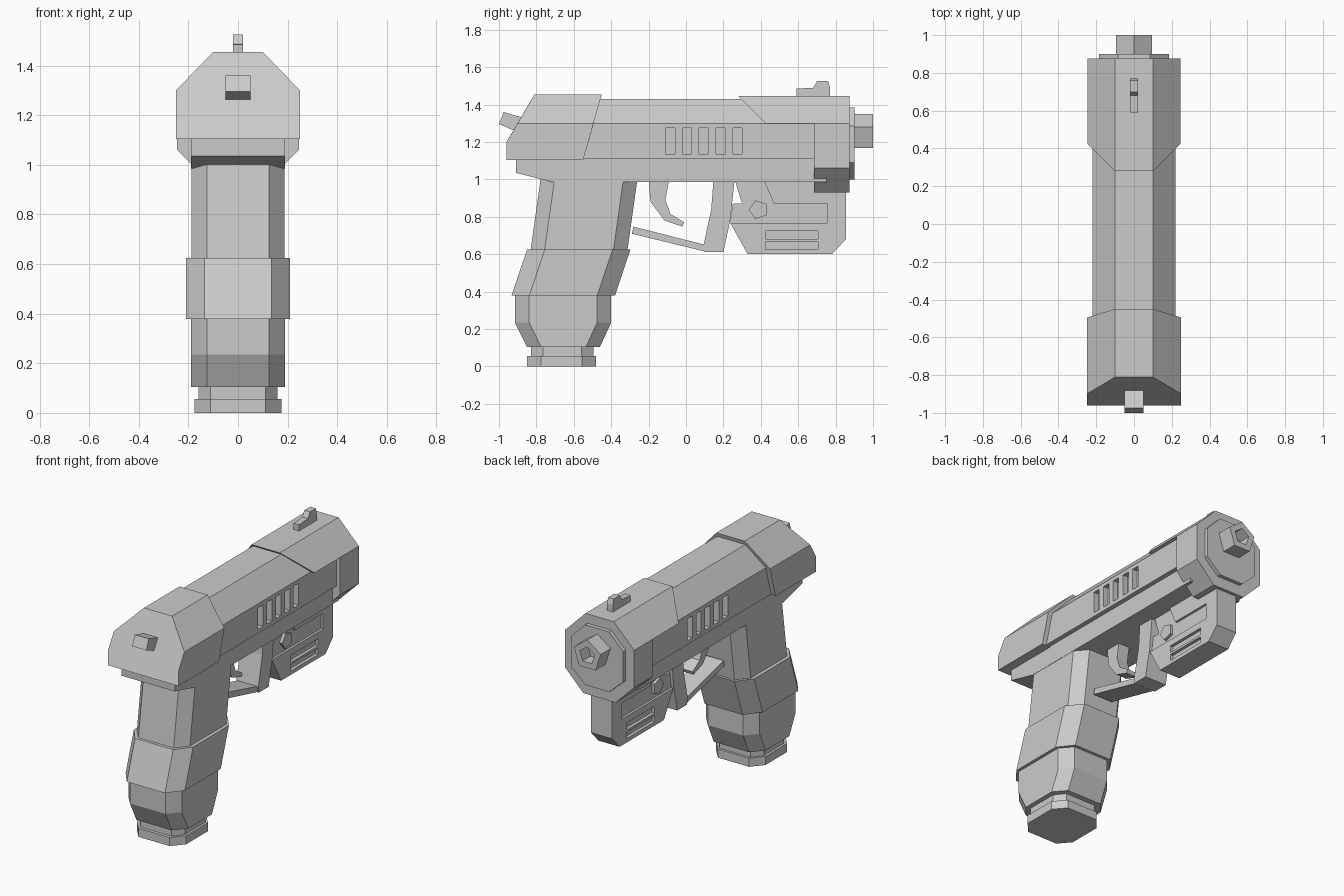
import bpy, bmesh
from math import sin, cos, pi

if "Cube" in bpy.data.objects:
    bpy.data.objects.remove(bpy.data.objects["Cube"])


def loft(name, rings):
    """Skin matching rings of points and cap both ends."""
    bm = bmesh.new()
    vs = [[bm.verts.new(p) for p in r] for r in rings]
    n = len(rings[0])
    for a, b in zip(vs, vs[1:]):
        for i in range(n):
            bm.faces.new((a[i], a[(i + 1) % n], b[(i + 1) % n], b[i]))
    bm.faces.new(vs[0])
    bm.faces.new(vs[-1])
    bmesh.ops.recalc_face_normals(bm, faces=bm.faces)
    me = bpy.data.meshes.new(name)
    bm.to_mesh(me)
    bm.free()
    ob = bpy.data.objects.new(name, me)
    bpy.context.collection.objects.link(ob)
    return ob


def side(name, prof, x0, x1):
    """Extrude a (y, z) profile across x."""
    return loft(name, [[(x, y, z) for y, z in prof] for x in (x0, x1)])


def along(name, half):
    """Mirrored section of (x, z, y_rear, y_front) points extruded along y."""
    full = half + [(-x, z, a, b) for x, z, a, b in reversed(half)]
    return loft(name, [[(x, a, z) for x, z, a, b in full],
                       [(x, b, z) for x, z, a, b in full]])


def grip(name, hw, face, ch, rows):
    """Chamfered upright block through (z, y_rear, y_front) rows."""
    rings = []
    for z, r, f in rows:
        h = [(face, r), (hw, r + ch), (hw, f - ch), (face, f)]
        rings.append([(x, y, z) for x, y in h] + [(-x, y, z) for x, y in reversed(h)])
    return loft(name, rings)


def ngon(n, r, cu, cv, start=pi / 2):
    return [(cu + r * cos(start + 2 * pi * i / n), cv + r * sin(start + 2 * pi * i / n))
            for i in range(n)]


def rect(y0, y1, z0, z1):
    return [(y0, z0), (y1, z0), (y1, z1), (y0, z1)]


def cut(target, cutters):
    bpy.context.view_layer.objects.active = target
    for c in cutters:
        m = target.modifiers.new("cut", 'BOOLEAN')
        m.operation, m.solver, m.object = 'DIFFERENCE', 'EXACT', c
        bpy.ops.object.modifier_apply(modifier=m.name)
        bpy.data.objects.remove(c)


def both(prof, x0, x1):
    return [side("cutter", prof, s * x0, s * x1) for s in (1, -1)]


# Slide with five vent slots per side
slide = along("slide", [(.10, 1.43, -.6, .8), (.22, 1.3, -.6, .8), (.22, 1.11, -.6, .8)])
for i in range(5):
    y = -.085 + .09 * i
    cut(slide, both(rect(y - .025, y + .025, 1.135, 1.275), .185, .3))

# Frame under the slide
side("frame", [(-.91, 1.12), (-.91, 1.035), (-.71, .985), (.75, .985), (.75, 1.12)], -.19, .19)

# Rear slide block with raked ends
along("rear_block", [(.10, 1.455, -.81, -.45), (.25, 1.3, -.9, -.495),
                     (.25, 1.2, -.96, -.522), (.25, 1.105, -.96, -.55)])

# Front shroud and octagonal muzzle collar
along("front_shroud", [(.10, 1.445, .28, .86), (.245, 1.3, .425, .86)])
along("muzzle_collar", [(.10, 1.445, .685, .875), (.245, 1.3, .685, .875),
                        (.245, 1.06, .685, .875), (.115, .93, .685, .875)])
along("muzzle_ring", [(.085, 1.385, .86, .9), (.185, 1.285, .86, .9),
                      (.185, 1.09, .86, .9), (.085, 1.0, .86, .9)])

# Five-sided barrel with bore
barrel = loft("barrel", [[(x, y, z) for x, z in ngon(5, .1, 0, 1.25)] for y in (.88, 1.0)])
cut(barrel, [loft("bore_cutter", [[(x, y, z) for x, z in ngon(5, .055, 0, 1.25)]
                                  for y in (.92, 1.1)])])

# Sight and hammer
side("front_sight", [(.59, 1.43), (.59, 1.485), (.68, 1.49), (.7, 1.525),
                     (.76, 1.525), (.77, 1.49), (.77, 1.43)], -.02, .02)
side("hammer", [(-1, 1.295), (-.975, 1.36), (-.84, 1.32), (-.84, 1.24), (-.92, 1.262)], -.05, .05)

# Grip stack
grip("grip_upper", .188, .125, .075, [(.6, -.834, -.316), (1.02, -.775, -.257)])
grip("grip_middle", .21, .135, .095, [(.378, -.933, -.38), (.625, -.85, -.297)])
grip("grip_lower", .19, .125, .075, [(.105, -.85, -.46), (.235, -.915, -.4), (.4, -.915, -.4)])
grip("grip_neck", .16, .11, .065, [(.04, -.83, -.495), (.12, -.83, -.495)])
grip("base_plate", .175, .11, .075, [(0, -.85, -.48), (.055, -.85, -.48)])

# Trigger and guard
side("trigger", [(-.2, 1.0), (-.19, .88), (-.115, .78), (-.02, .748), (-.01, .77),
                 (-.083, .815), (-.11, .89), (-.09, 1.0)], -.04, .04)
side("guard_bar", [(-.28, .747), (-.29, .71), (.11, .612), (.11, .648)], -.07, .07)
side("guard_post", [(.147, 1.0), (.135, .84), (.094, .65), (.1, .612), (.2, .612),
                    (.237, .785), (.26, 1.0)], -.078, .078)

# Under-barrel module with recessed panel, slots and button
module = side("under_module", [(.26, 1.0), (.30, .87), (.25, .87), (.235, .77), (.33, .6),
                               (.78, .6), (.855, .68), (.855, 1.0)], -.075, .075)
cut(module, both([(.2, 1.1), (.2, .768), (.755, .768), (.755, .87), (.47, .87),
                  (.42, .985), (.42, 1.1)], .06, .2))
for z0, z1 in ((.68, .725), (.625, .665)):
    cut(module, both(rect(.425, .705, z0, z1), .055, .2))
side("module_button", ngon(5, .052, .387, .838, pi), -.078, .078)
